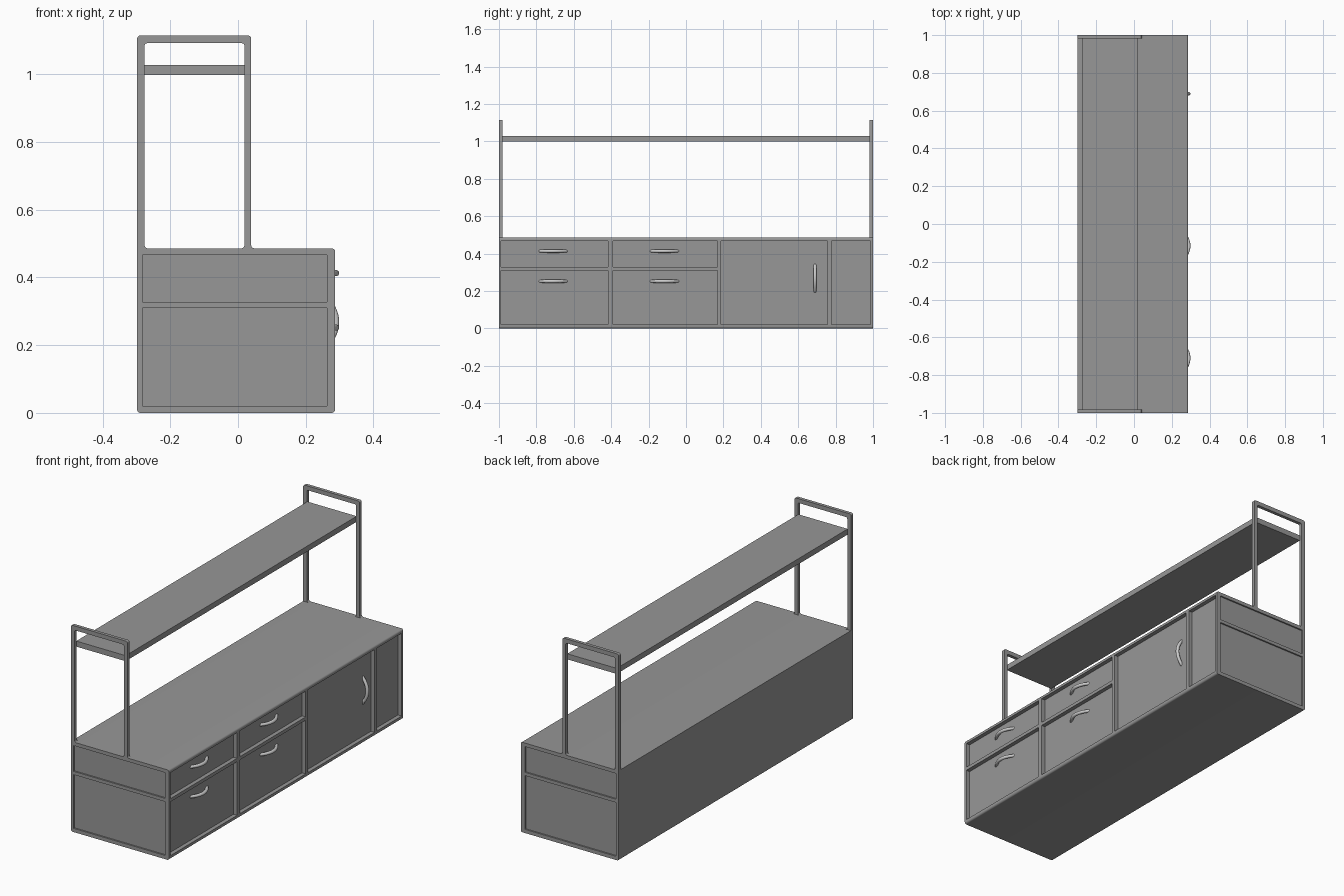
import bpy, bmesh, math
from mathutils import Vector

if "Cube" in bpy.data.objects:
    bpy.data.objects.remove(bpy.data.objects["Cube"])

# Dark grey furniture finish; handles keep the default lighter grey
dark = bpy.data.materials.new("dark_grey")
dark.diffuse_color = (0.31, 0.31, 0.31, 1)
dark.use_nodes = True
dark.node_tree.nodes["Principled BSDF"].inputs["Base Color"].default_value = dark.diffuse_color


def rounded(corners, steps=5):
    """Outline from (x, z, radius) corners, with each corner filleted."""
    out = []
    for i, (x, z, r) in enumerate(corners):
        p = Vector((x, z))
        if r == 0:
            out.append(p)
            continue
        a = p + (Vector(corners[i - 1][:2]) - p).normalized() * r
        b = p + (Vector(corners[(i + 1) % len(corners)][:2]) - p).normalized() * r
        c = a + b - p
        for k in range(steps + 1):
            t = k / steps * math.pi / 2
            out.append(c + (a - c) * math.cos(t) + (b - c) * math.sin(t))
    return out


def finish(name, bm):
    bmesh.ops.remove_doubles(bm, verts=bm.verts, dist=1e-5)
    bmesh.ops.recalc_face_normals(bm, faces=bm.faces)
    me = bpy.data.meshes.new(name)
    bm.to_mesh(me)
    bm.free()
    me.materials.append(dark)
    ob = bpy.data.objects.new(name, me)
    bpy.context.collection.objects.link(ob)
    return ob


def extrude_y(name, outline, y0, y1):
    bm = bmesh.new()
    face = bm.faces.new([bm.verts.new((p.x, y0, p.y)) for p in outline])
    geo = bmesh.ops.extrude_face_region(bm, geom=[face])["geom"]
    bmesh.ops.translate(bm, vec=(0, y1 - y0, 0),
                        verts=[v for v in geo if isinstance(v, bmesh.types.BMVert)])
    return finish(name, bm)


def add_box(bm, x0, x1, y0, y1, z0, z1):
    verts = bmesh.ops.create_cube(bm, size=1)["verts"]
    for v in verts:
        v.co = ((x0 + x1) / 2 + v.co.x * (x1 - x0), (y0 + y1) / 2 + v.co.y * (y1 - y0),
                (z0 + z1) / 2 + v.co.z * (z1 - z0))


def smooth(ob):
    bpy.ops.object.select_all(action='DESELECT')
    ob.select_set(True)
    bpy.context.view_layer.objects.active = ob
    bpy.ops.object.shade_smooth_by_angle(angle=math.radians(35))


BACK, FRONT, TOP = -0.298, 0.287, 0.486
UPPER, LOWER = (0.328, 0.467), (0.02, 0.310)

# Cabinet body: rounded prism with recessed panels on the drawer side and both ends
body = extrude_y("cabinet_body", rounded([(BACK, 0, .01), (FRONT, 0, .01),
                                          (FRONT, TOP, .01), (BACK, TOP, 0)]), -1, 1)
cut = bmesh.new()
drawers = [(-0.988, -0.417), (-0.391, 0.168)]
doors = [(0.188, 0.756), (0.777, 0.987)]
for y0, y1 in drawers:
    for z0, z1 in (UPPER, LOWER):
        add_box(cut, FRONT - 0.022, 0.4, y0, y1, z0, z1)
for y0, y1 in doors:
    add_box(cut, FRONT - 0.022, 0.4, y0, y1, LOWER[0], UPPER[1])
for s in (-1, 1):
    for z0, z1 in (UPPER, LOWER):
        a, b = sorted((s * 0.992, s * 1.1))
        add_box(cut, BACK + 0.016, 0.263, a, b, z0, z1)
cutter = finish("panel_cutter", cut)
mod = body.modifiers.new("panels", 'BOOLEAN')
mod.operation, mod.solver, mod.object = 'DIFFERENCE', 'EXACT', cutter
bpy.context.view_layer.objects.active = body
bpy.ops.object.modifier_apply(modifier=mod.name)
bpy.data.objects.remove(cutter)
smooth(body)

# Shelf posts: one arch per end, filleted at the top and at the feet
arch = rounded([(BACK, TOP, 0), (BACK, 1.115, .01), (0.039, 1.115, .01), (0.039, TOP, .01),
                (0.049, TOP, 0), (0.009, TOP, 0), (0.019, TOP, .01), (0.019, 1.092, .008),
                (-0.276, 1.092, .008), (-0.276, TOP, .01), (-0.266, TOP, 0)])
for side, s in (("left", -1), ("right", 1)):
    smooth(extrude_y(side + "_shelf_arch", arch, s, s * 0.982))

# Long upper shelf between the arches
bm = bmesh.new()
add_box(bm, -0.276, 0.019, -0.986, 0.986, 0.998, 1.028)
finish("upper_shelf", bm)


# Bowed handles: tapered tube along an arc
def handle(name, y, z, vertical=False):
    cu = bpy.data.curves.new(name, 'CURVE')
    cu.dimensions, cu.bevel_depth, cu.bevel_resolution = '3D', 0.009, 6
    cu.use_fill_caps = True
    n = 16
    sp = cu.splines.new('POLY')
    sp.points.add(n)
    for i, p in enumerate(sp.points):
        t = 2 * i / n - 1
        d = 0.075 * t
        x = 0.257 + 0.033 * (1 - t * t)
        p.co = (x, y, z + d, 1) if vertical else (x, y + d, z, 1)
        p.radius = 1 - 0.15 * t * t
    tmp = bpy.data.objects.new(name, cu)
    bpy.context.collection.objects.link(tmp)
    bpy.ops.object.select_all(action='DESELECT')
    tmp.select_set(True)
    bpy.context.view_layer.objects.active = tmp
    bpy.ops.object.convert(target='MESH')
    ob = bpy.context.view_layer.objects.active
    bm = bmesh.new()
    bm.from_mesh(ob.data)
    bmesh.ops.remove_doubles(bm, verts=bm.verts, dist=1e-5)
    bmesh.ops.recalc_face_normals(bm, faces=bm.faces)
    bm.to_mesh(ob.data)
    bm.free()
    smooth(ob)


for col, y in (("left", -0.71), ("middle", -0.115)):
    handle(col + "_upper_drawer_handle", y, 0.413)
    handle(col + "_lower_drawer_handle", y, 0.252)
handle("door_handle", 0.69, 0.268, vertical=True)
